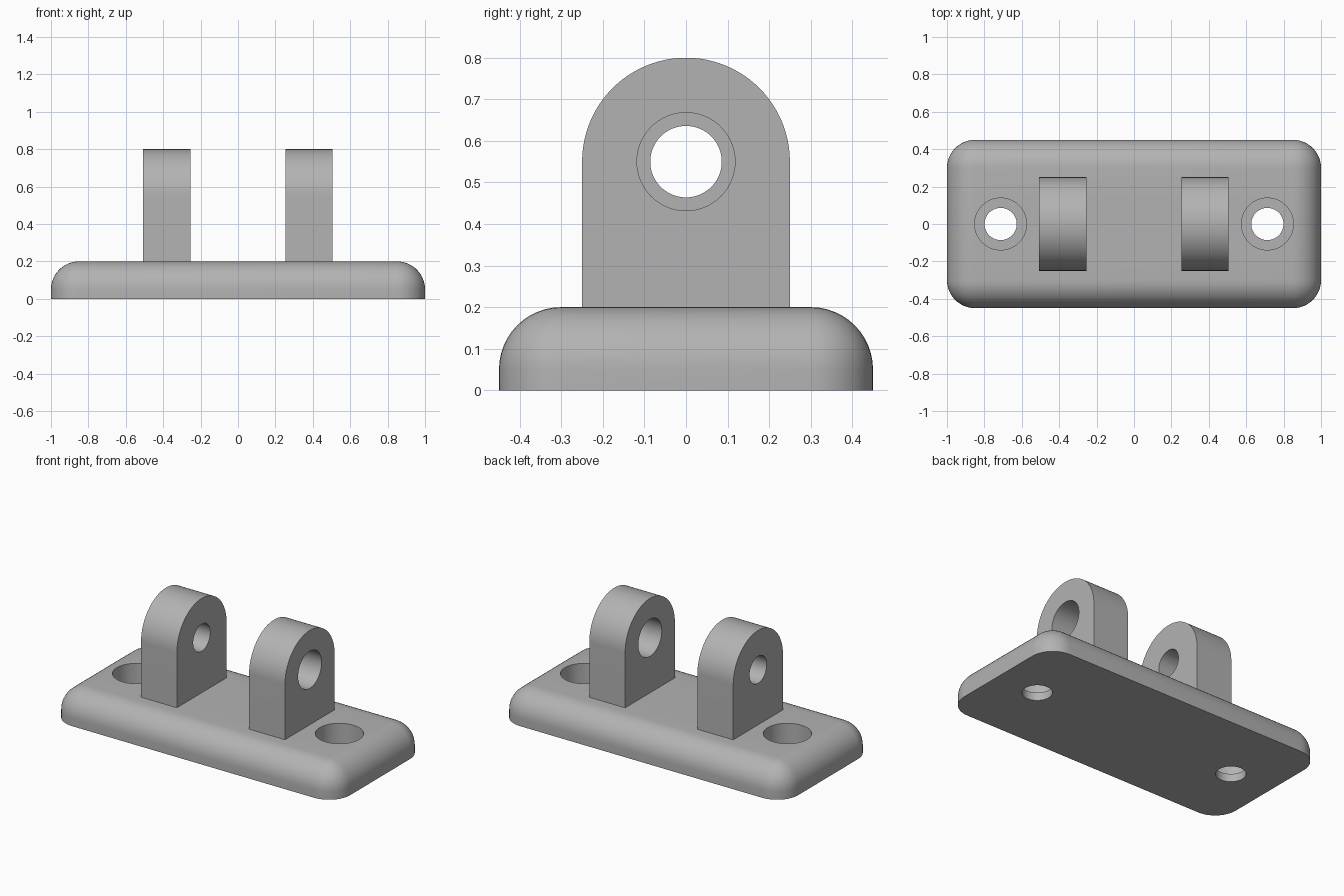
import bpy, bmesh, math
from mathutils import Matrix

default = bpy.data.objects.get("Cube")
if default:
    bpy.data.objects.remove(default, do_unlink=True)

GREY = (0.45, 0.45, 0.45, 1)
grey = bpy.data.materials.new("plain grey")
grey.use_nodes = True
grey.diffuse_color = GREY
grey.node_tree.nodes["Principled BSDF"].inputs["Base Color"].default_value = GREY


def make_object(name, bm):
    bmesh.ops.recalc_face_normals(bm, faces=bm.faces)
    mesh = bpy.data.meshes.new(name)
    bm.to_mesh(mesh)
    bm.free()
    mesh.materials.append(grey)
    obj = bpy.data.objects.new(name, mesh)
    bpy.context.collection.objects.link(obj)
    return obj


def drill(obj, radius, depth, centre, axis="Z"):
    """Cut a round hole through obj, centred at centre."""
    turn = Matrix.Rotation(math.pi / 2, 4, "Y") if axis == "X" else Matrix()
    bm = bmesh.new()
    bmesh.ops.create_cone(bm, cap_ends=True, segments=64, radius1=radius, radius2=radius,
                          depth=depth, matrix=Matrix.Translation(centre) @ turn)
    cutter = make_object("hole_cutter", bm)
    cutter.hide_render = True
    mod = obj.modifiers.new("hole", "BOOLEAN")
    mod.operation = "DIFFERENCE"
    mod.solver = "EXACT"
    mod.object = cutter
    activate(obj)
    bpy.ops.object.modifier_apply(modifier=mod.name)
    bpy.data.objects.remove(cutter, do_unlink=True)


def activate(obj):
    bpy.ops.object.select_all(action="DESELECT")
    obj.select_set(True)
    bpy.context.view_layer.objects.active = obj


def smooth(obj):
    activate(obj)
    bpy.ops.object.shade_smooth_by_angle(angle=math.radians(30))


# Base plate: block with rounded corners and top edge, sharp bottom edge
HEIGHT = 0.2
bm = bmesh.new()
bmesh.ops.create_cube(bm, size=1, matrix=Matrix.Translation((0, 0, HEIGHT / 2))
                      @ Matrix.Diagonal((2, 0.9, HEIGHT, 1)))
rounded = [e for e in bm.edges if max(v.co.z for v in e.verts) > HEIGHT / 2]
bmesh.ops.bevel(bm, geom=rounded, offset=0.15, offset_type="OFFSET", segments=12,
                profile=0.5, affect="EDGES", clamp_overlap=False)
base = make_object("base_plate", bm)

# Counterbored screw holes
for side in (-1, 1):
    x = side * 0.713
    drill(base, 0.086, 1, (x, 0, 0))
    drill(base, 0.139, 0.3, (x, 0, 0.2))
smooth(base)


# Upright lugs with round tops; the left pin hole is the larger one
def lug(name, centre_x, hole_radius):
    width, radius, pin_z = 0.252, 0.25, 0.55
    steps = 48
    outline = [(radius, HEIGHT - 0.01)]
    outline += [(radius * math.cos(math.pi * i / steps),
                 pin_z + radius * math.sin(math.pi * i / steps)) for i in range(steps + 1)]
    outline.append((-radius, HEIGHT - 0.01))
    bm = bmesh.new()
    face = bm.faces.new([bm.verts.new((centre_x - width / 2, y, z)) for y, z in outline])
    ext = bmesh.ops.extrude_face_region(bm, geom=[face], use_keep_orig=True)
    moved = [g for g in ext["geom"] if isinstance(g, bmesh.types.BMVert)]
    bmesh.ops.translate(bm, verts=moved, vec=(width, 0, 0))
    obj = make_object(name, bm)
    drill(obj, hole_radius, 1, (centre_x, 0, pin_z), "X")
    smooth(obj)


lug("left_lug", 0.379, 0.118)
lug("right_lug", -0.381, 0.086)
